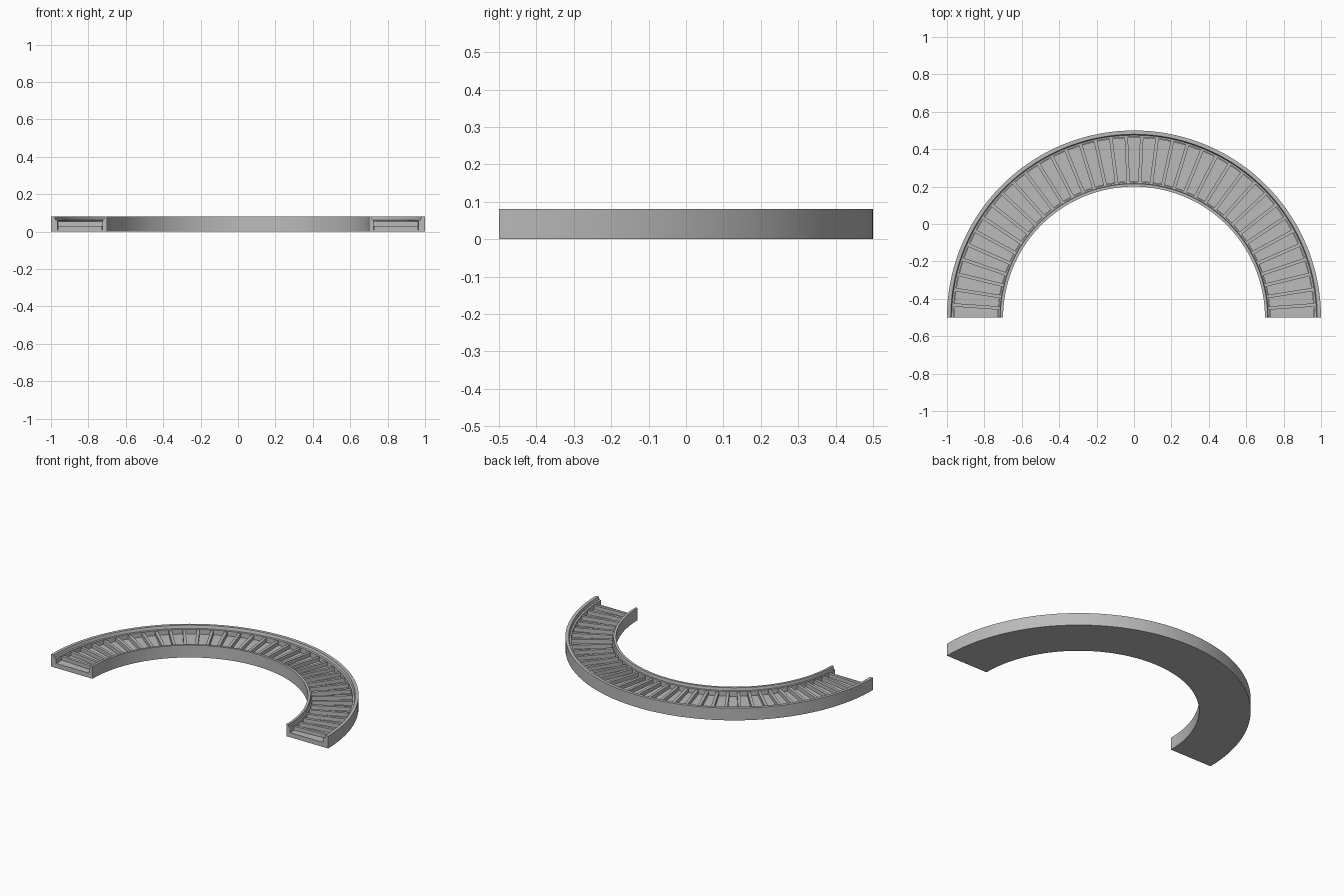
import bpy
import bmesh
from math import cos, sin, pi, radians

CENTRE_Y = -0.5
SEGMENTS = 72

old = bpy.data.objects.get("Cube")
if old:
    bpy.data.objects.remove(old, do_unlink=True)

grey = bpy.data.materials.new("plain grey")
grey.use_nodes = True
grey.diffuse_color = (0.5, 0.5, 0.5, 1)
grey.node_tree.nodes["Principled BSDF"].inputs["Base Color"].default_value = (0.5, 0.5, 0.5, 1)


def point(radius, angle, z):
    return (radius * cos(angle), CENTRE_Y + radius * sin(angle), z)


def sweep(bm, profile, start, end, steps):
    """Sweep a closed (radius, height) profile around the arc and cap it."""
    rings = []
    for i in range(steps + 1):
        a = start + (end - start) * i / steps
        rings.append([bm.verts.new(point(r, a, z)) for r, z in profile])
    n = len(profile)
    for near, far in zip(rings, rings[1:]):
        for j in range(n):
            k = (j + 1) % n
            bm.faces.new((near[j], near[k], far[k], far[j]))
    bm.faces.new(rings[0])
    bm.faces.new(rings[-1][::-1])


def finish(bm, name, smooth=False):
    bmesh.ops.recalc_face_normals(bm, faces=bm.faces)
    mesh = bpy.data.meshes.new(name)
    bm.to_mesh(mesh)
    bm.free()
    mesh.materials.append(grey)
    obj = bpy.data.objects.new(name, mesh)
    bpy.context.collection.objects.link(obj)
    if smooth:
        bpy.ops.object.select_all(action="DESELECT")
        obj.select_set(True)
        bpy.context.view_layer.objects.active = obj
        bpy.ops.object.shade_smooth_by_angle(angle=radians(30))
    return obj


# Curved channel: raised side walls with a small inner step
channel = [(0.70, 0), (1.0, 0), (1.0, 0.08), (0.98, 0.08), (0.975, 0.062),
           (0.965, 0.06), (0.965, 0.008), (0.725, 0.008), (0.725, 0.06),
           (0.718, 0.062), (0.715, 0.08), (0.70, 0.08)]
bm = bmesh.new()
sweep(bm, channel, 0, pi, SEGMENTS)
finish(bm, "curved_channel", True)

# Flat bed lying between the walls
bm = bmesh.new()
sweep(bm, [(0.727, 0.004), (0.963, 0.004), (0.963, 0.03), (0.727, 0.03)], 0, pi, SEGMENTS)
finish(bm, "bed", True)

# Narrow radial ribs across the bed
RIBS = 36
FIRST = radians(4)
HALF_WIDTH = 0.009
bm = bmesh.new()
for i in range(RIBS):
    a = FIRST + (pi - 2 * FIRST) * i / (RIBS - 1)
    corners = []
    for z in (0.025, 0.055):
        for r, side in ((0.722, -1), (0.967, -1), (0.967, 1), (0.722, 1)):
            x, y, h = point(r, a, z)
            w = side * HALF_WIDTH
            corners.append(bm.verts.new((x - sin(a) * w, y + cos(a) * w, h)))
    low, high = corners[:4], corners[4:]
    bm.faces.new(low[::-1])
    bm.faces.new(high)
    for j in range(4):
        k = (j + 1) % 4
        bm.faces.new((low[j], low[k], high[k], high[j]))
finish(bm, "cross_ribs")
